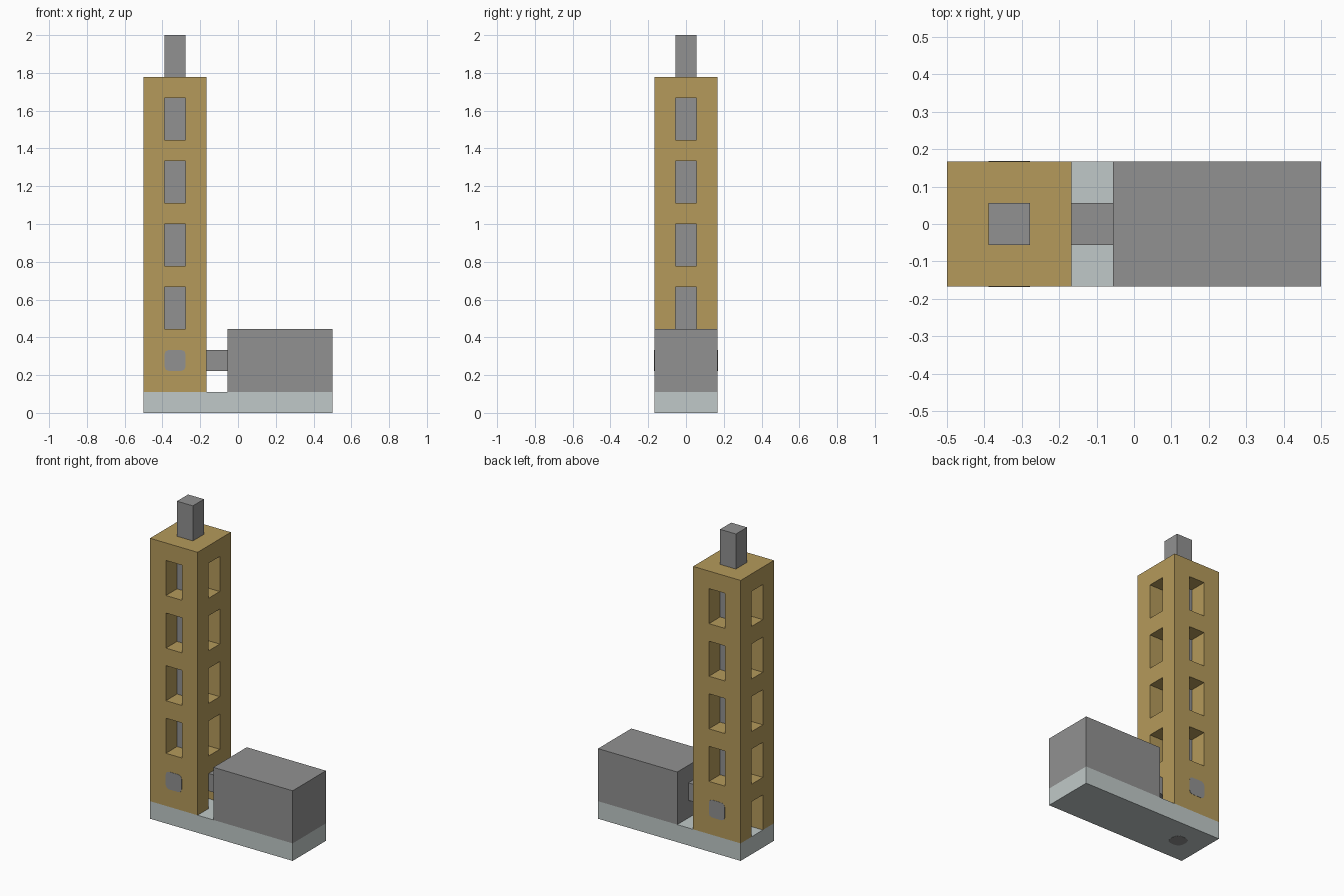
import bpy
import bmesh
from mathutils import Vector

U = 1 / 18  # module size: the whole model sits on this grid

if "Cube" in bpy.data.objects:
    bpy.data.objects.remove(bpy.data.objects["Cube"], do_unlink=True)


def material(name, rgb):
    linear = [((c / 255 + 0.055) / 1.055) ** 2.4 for c in rgb] + [1]
    mat = bpy.data.materials.new(name)
    mat.use_nodes = True
    mat.diffuse_color = linear
    mat.node_tree.nodes["Principled BSDF"].inputs["Base Color"].default_value = linear
    return mat


TAN = material("tan", (181, 154, 91))
GREY = material("mid_grey", (145, 145, 145))
PALE = material("pale_grey", (192, 201, 200))


def box_mesh(low, high):
    """Box between two corners given in modules."""
    bm = bmesh.new()
    bmesh.ops.create_cube(bm, size=1)
    low, high = Vector(low) * U, Vector(high) * U
    bmesh.ops.scale(bm, vec=high - low, verts=bm.verts)
    bmesh.ops.translate(bm, vec=(low + high) / 2, verts=bm.verts)
    return bm


def finish(name, bm, *mats):
    mesh = bpy.data.meshes.new(name)
    bm.to_mesh(mesh)
    bm.free()
    for mat in mats:
        mesh.materials.append(mat)
    obj = bpy.data.objects.new(name, mesh)
    bpy.context.collection.objects.link(obj)
    return obj


def rounded_plate(name, low, high, axis, radius):
    """Thin plate with its four corners rounded around the given axis."""
    bm = box_mesh(low, high)
    edges = [e for e in bm.edges
             if abs((e.verts[0].co - e.verts[1].co).normalized()[axis]) > 0.9]
    bmesh.ops.bevel(bm, geom=edges, offset=radius * U, segments=2,
                    profile=0.5, affect="EDGES")
    finish(name, bm, GREY)


# Base, low hall, link and chimney
finish("base_slab", box_mesh((-9, -3, 0), (9, 3, 2)), PALE)
finish("hall", box_mesh((-1, -3, 2), (9, 3, 8)), GREY)
finish("link_bridge", box_mesh((-5, -1, 4), (-1, 1, 6)), GREY)
finish("chimney", box_mesh((-7, -1, 32), (-5, 1, 36)), GREY)

# Tower: slice the shaft into a grid, then push the openings in
bm = box_mesh((-9, -3, 2), (-3, 3, 32))
cuts = [(0, -7), (0, -5), (1, -1), (1, 1)]
cuts += [(2, z) for start in range(6, 30, 6) for z in (start, start + 2)] + [(2, 30)]
for axis, position in cuts:
    normal = Vector((0, 0, 0))
    normal[axis] = 1
    bmesh.ops.bisect_plane(bm, geom=bm.verts[:] + bm.edges[:] + bm.faces[:],
                           plane_co=normal * position * U, plane_no=normal)
bm.normal_update()


def is_opening(face):
    c = face.calc_center_median() / U
    if abs(face.normal.z) > 0.5:
        return False
    along = c.x + 6 if abs(face.normal.y) > 0.5 else c.y
    if abs(along) > 0.9:
        return False
    if c.z < 6:  # doors only on the two end sides
        return abs(face.normal.x) > 0.5
    return c.z % 6 < 0.1 or c.z % 6 > 5.9 or 3.5 < c.z % 6 < 4.5


openings = [f for f in bm.faces if is_opening(f)]
depths = [f.normal.copy() * 2 * U for f in openings]
pushed = bmesh.ops.extrude_discrete_faces(bm, faces=openings)["faces"]
for face, depth in zip(pushed, depths):
    face.material_index = 1  # core seen behind each opening
    bmesh.ops.translate(bm, vec=-depth, verts=face.verts)
# Leave the underside open so the slab forms the door floors
floor = [f for f in bm.faces if abs(f.calc_center_median().z - 2 * U) < 0.001]
bmesh.ops.delete(bm, geom=floor, context="FACES")
finish("tower", bm, TAN, GREY)

# Flush grey panels low on the tower front and back, and under the base
THIN = 0.03
rounded_plate("front_panel", (-7, -3 - THIN, 4), (-5, -3 + THIN, 6), 1, 0.4)
rounded_plate("back_panel", (-7, 3 - THIN, 4), (-5, 3 + THIN, 6), 1, 0.4)
rounded_plate("under_panel", (-6.9, -0.9, -0.02), (-5.1, 0.9, THIN), 2, 0.6)
